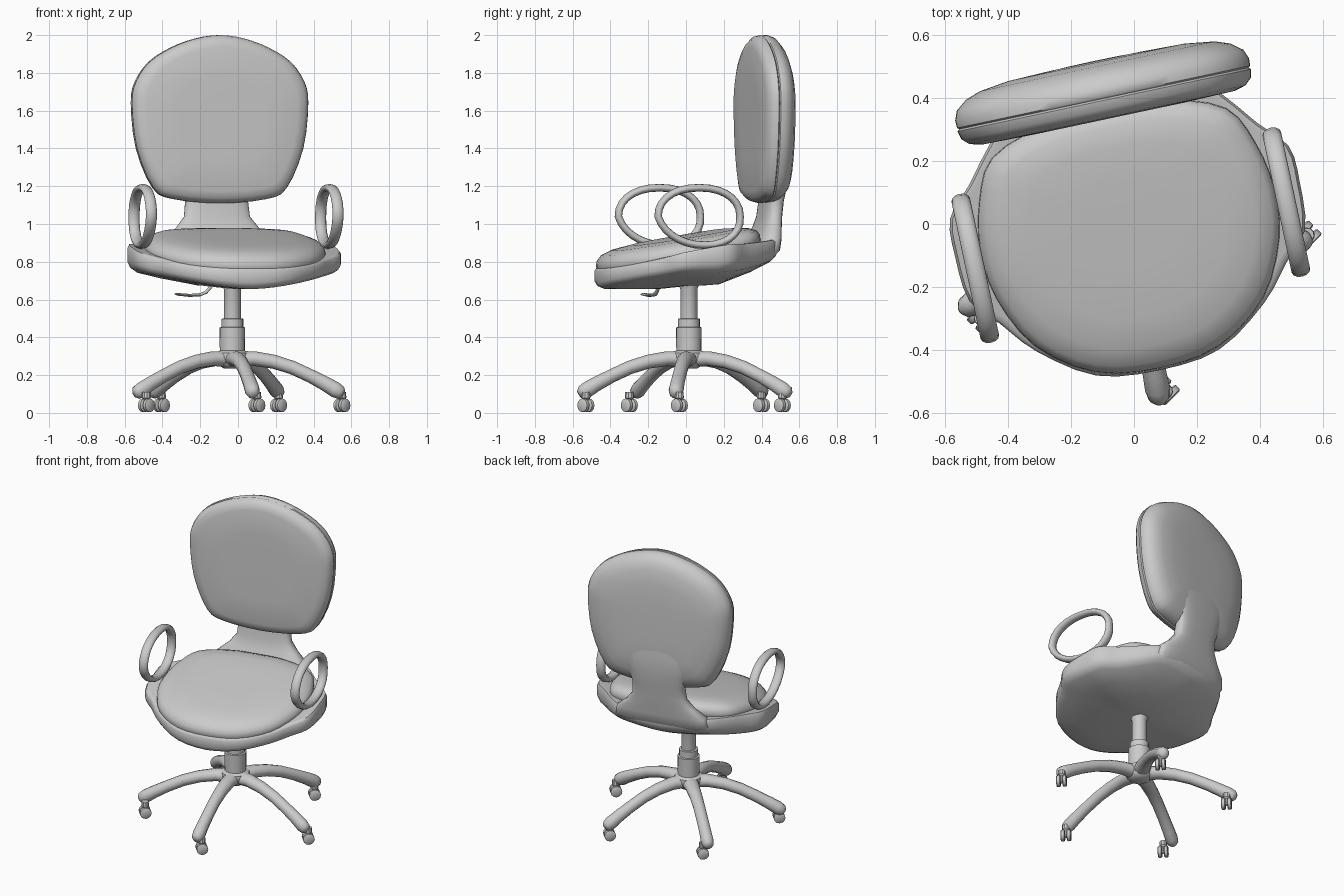
import bpy, bmesh, math
from mathutils import Vector, Matrix

if "Cube" in bpy.data.objects:
    bpy.data.objects.remove(bpy.data.objects["Cube"])

AXIS = Vector((-0.03, 0.015, 0))
TURN = Matrix.Translation(AXIS + Vector((.009, 0, 0))) @ Matrix.Rotation(math.radians(12), 4, 'Z')


def loft(name, rings, closed=False, mat=TURN, angle=50):
    """Skin a list of point rings; open lofts get fan caps."""
    bm = bmesh.new()
    vr = [[bm.verts.new(p) for p in r] for r in rings]
    n = len(vr[0])
    pairs = list(zip(vr, vr[1:])) + ([(vr[-1], vr[0])] if closed else [])
    for a, b in pairs:
        for i in range(n):
            j = (i + 1) % n
            bm.faces.new((a[i], a[j], b[j], b[i]))
    if not closed:
        for r in (vr[0], vr[-1]):
            c = bm.verts.new(sum((v.co for v in r), Vector()) / n)
            for i in range(n):
                bm.faces.new((r[i], r[(i + 1) % n], c))
    bmesh.ops.recalc_face_normals(bm, faces=bm.faces)
    me = bpy.data.meshes.new(name)
    bm.to_mesh(me)
    bm.free()
    me.transform(mat)
    ob = bpy.data.objects.new(name, me)
    bpy.context.collection.objects.link(ob)
    bpy.ops.object.select_all(action='DESELECT')
    ob.select_set(True)
    bpy.context.view_layer.objects.active = ob
    bpy.ops.object.shade_smooth_by_angle(angle=math.radians(angle))
    return ob


def outline(half, sub=3):
    """Mirror a half profile and smooth it with a Catmull-Rom spline."""
    pts = half + [(-x, y) for x, y in half[-2:0:-1]]
    p = [Vector(q) for q in pts]
    n, out = len(p), []
    for i in range(n):
        a, b, c, d = p[i - 1], p[i], p[(i + 1) % n], p[(i + 2) % n]
        for k in range(sub):
            t = k / sub
            out.append(0.5 * (2 * b + (c - a) * t + (2 * a - 5 * b + 4 * c - d) * t * t
                              + (3 * b - a - 3 * c + d) * t ** 3))
    return out


def power(x, e):
    return math.copysign(abs(x) ** e, x)


def tube(name, path, mat, closed=False, n=12):
    """Elliptic tube along (y, z, half width, half height) points in the local yz plane."""
    rings, m = [], len(path)
    for i, (y, z, hs, hu) in enumerate(path):
        a = path[(i - 1) % m] if closed or i else path[0]
        b = path[(i + 1) % m] if closed or i < m - 1 else path[-1]
        t = Vector((b[0] - a[0], b[1] - a[1])).normalized()
        rings.append([(hs * math.cos(w), y - t.y * hu * math.sin(w), z + t.x * hu * math.sin(w))
                      for w in (math.tau * k / n for k in range(n))])
    return loft(name, rings, closed, mat)


def lathe(name, prof, mat, n=20):
    return loft(name, [[(r * math.cos(math.tau * k / n), r * math.sin(math.tau * k / n), z)
                        for k in range(n)] for r, z in prof], False, mat, 35)


# Backrest: cushion, seam groove and rear shell
back = outline([(0, 2.0), (.13, 1.982), (.26, 1.935), (.38, 1.86), (.455, 1.755), (.477, 1.64),
                (.45, 1.40), (.36, 1.19), (.25, 1.132), (0, 1.11)])
ZC = 1.555


def back_rings(spec):
    return [[(p.x * s + .007, v, ZC + (p.y - ZC) * s) for p in back] for v, s in spec]


loft("back_cushion", back_rings([(.325, .5), (.328, .86), (.338, .94), (.358, .985), (.385, 1), (.394, .975)]))
loft("back_shell", back_rings([(.388, .975), (.396, .998), (.42, 1), (.45, .975), (.478, .90),
                               (.495, .80), (.508, .6), (.512, .3)]))


# Seat cushion
def seam(v):
    return .853 + .17 * v


seat = outline([(0, -.485), (.2, -.455), (.37, -.335), (.46, -.16), (.478, 0), (.45, .15),
                (.38, .28), (.2, .345), (0, .355)])
loft("seat_cushion", [[(p.x * s, p.y * s, seam(p.y * s) + h) for p in seat]
                      for h, s in [(-.03, .97), (0, 1), (.03, .995), (.056, .95), (.075, .84), (.085, .65), (.086, .3)]])

# Seat shell with side wings for the arms
shell = outline([(0, -.49), (.2, -.465), (.37, -.35), (.465, -.24), (.545, -.15), (.56, 0), (.55, .12),
                 (.47, .21), (.39, .31), (.29, .41), (.15, .445), (0, .45)])


def bottom(u, v):
    return .655 + .095 * (abs(u) / .55) ** 1.5 + .6 * max(0, v - .02) ** 1.6


def top(u, v):
    return seam(v) + .03 * (u / .55) ** 4


rings = []
for s, f, dz in [(.6, 1, -.02), (.95, 1, -.005), (.985, 1, -.008), (1, .8, 0), (1, .3, 0),
                 (.975, .1, 0), (.92, 0, 0), (.7, 0, 0), (.35, 0, 0)]:
    r = []
    for p in shell:
        u, v = p * s
        b, t = bottom(u, v), top(u, v) + dz
        r.append((u, v, b + (t - b) * f))
    rings.append(r)
loft("seat_shell", rings)

# Neck flaring into the seat shell and fading into the backrest
rings = []
for z, hw, v0, v1 in [(.80, .27, .28, .40), (.86, .31, .31, .455), (.92, .295, .335, .465), (.98, .225, .37, .475),
                      (1.04, .178, .385, .485), (1.12, .17, .395, .495), (1.2, .19, .40, .51),
                      (1.32, .23, .42, .514), (1.45, .2, .42, .505)]:
    r = []
    for k in range(24):
        w = math.tau * k / 24
        r.append((hw * power(math.cos(w), .7),
                  (v0 + v1) / 2 + (v1 - v0) / 2 * power(math.sin(w), .6), z))
    rings.append(r)
loft("neck", rings)

# Arm loops, flatter on top and narrowing to the wing
for side, label in ((-1, "left"), (1, "right")):
    path = []
    for k in range(28):
        a = math.tau * k / 28
        c, s = power(math.cos(a), .92), power(math.sin(a), .92)
        path.append((-.052 + (.222 + .018 * min(s, 0)) * c - .03 * min(s, 0) , 1.04 + .152 * s, .03, .02))
    tube(label + "_arm", path, TURN @ Matrix.Translation((side * .505, 0, 0)), True)

# Gas column and hub
POST = Matrix.Translation(AXIS)
lathe("column_cover", [(.066, .30), (.068, .452), (.058, .455), (.058, .498), (.046, .5)], POST)
lathe("gas_column", [(.045, .45), (.045, .655), (.055, .68), (.09, .70)], POST)
lathe("hub", [(.045, .235), (.075, .255), (.09, .29), (.085, .318), (.066, .33)], POST)

# Five curved legs
LEG = [(.02, .285, .055, .042), (.12, .287, .045, .039), (.22, .271, .04, .037), (.32, .24, .037, .036),
       (.42, .194, .037, .036), (.50, .152, .038, .039), (.55, .122, .04, .042), (.578, .106, .034, .036),
       (.592, .098, .018, .02)]
for k in range(5):
    tube("leg_%d" % (k + 1), LEG, POST @ Matrix.Rotation(math.radians(-169 + 72 * k), 4, 'Z'))

# Twin-wheel casters
for k, (x, y) in enumerate([(.10, -.53), (.55, -.035), (.215, .51), (-.405, .40), (-.485, -.30)]):
    base = Matrix.Translation((x, y, .04)) @ Matrix.Rotation(math.radians(-45), 4, 'Z')
    roll = base @ Matrix.Rotation(math.radians(90), 4, 'Y')
    for s in (-1, 1):
        lathe("caster_%d_wheel" % (k + 1), [(.03, -.013), (.036, -.009), (.036, .009), (.03, .013)],
              roll @ Matrix.Translation((0, 0, s * .019)), 12)
    lathe("caster_%d_axle" % (k + 1), [(.015, -.02), (.015, .02)], roll, 8)
    lathe("caster_%d_stem" % (k + 1), [(.012, 0), (.014, .03), (.024, .04), (.022, .07)], base, 10)

# Height lever with flat paddle
LEVER = Matrix.Translation((-.11, -.13, 0)) @ Matrix.Rotation(math.radians(113), 4, 'Z')
tube("height_lever", [(-.03, .71, .009, .009), (.03, .675, .009, .009), (.065, .638, .01, .009), (.10, .625, .018, .008),
                      (.16, .622, .03, .008), (.22, .627, .028, .007), (.24, .63, .015, .005)], LEVER)
